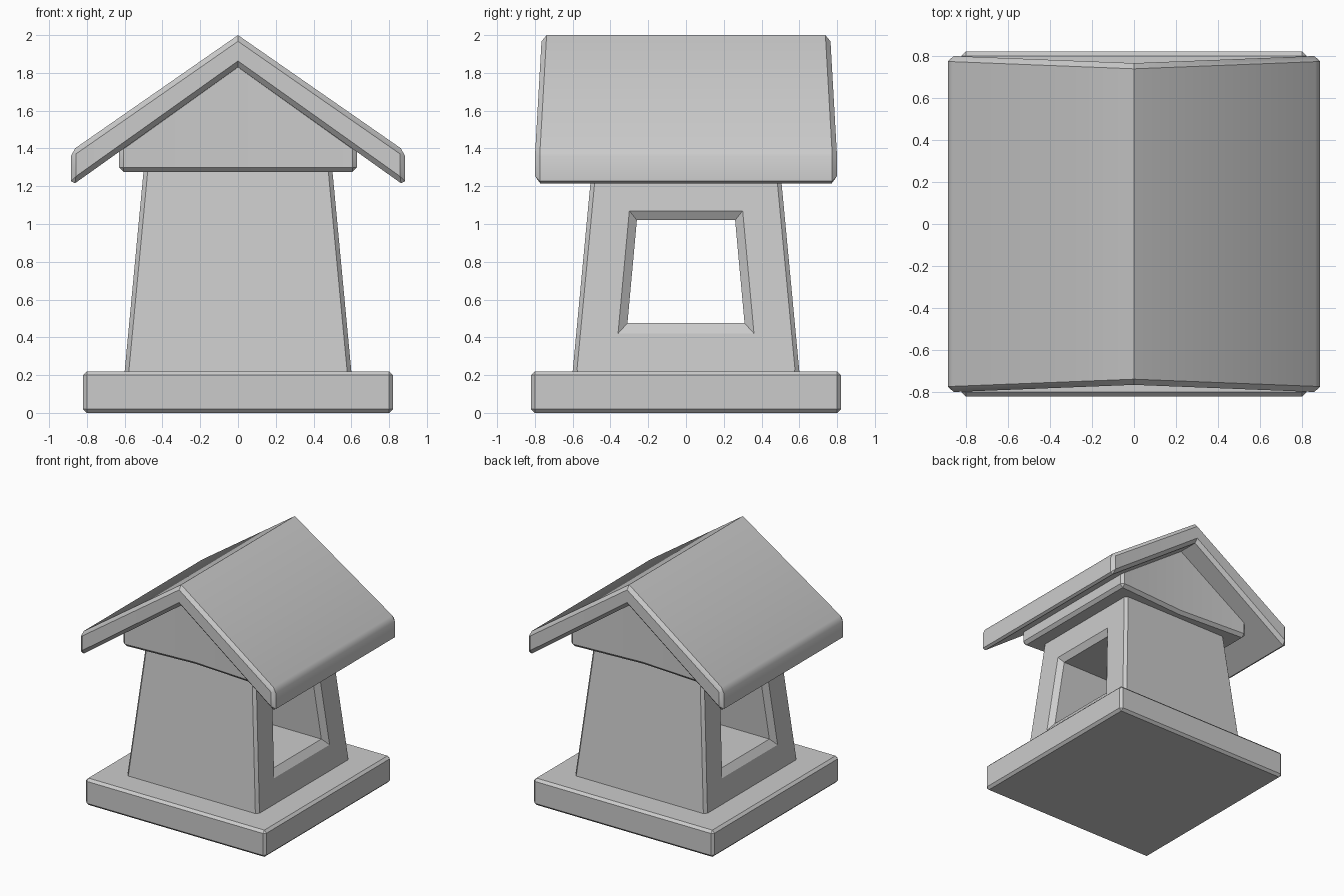
import bpy, bmesh

if "Cube" in bpy.data.objects:
    bpy.data.objects.remove(bpy.data.objects["Cube"])


def finish(name, bm, bevel=0, skip=None):
    """Bevel the sharp edges (except skipped ones) and turn the bmesh into an object."""
    bmesh.ops.recalc_face_normals(bm, faces=bm.faces[:])
    if bevel:
        edges = [e for e in bm.edges if not (skip and skip(e))]
        bmesh.ops.bevel(bm, geom=edges, offset=bevel, segments=1,
                        affect='EDGES', clamp_overlap=True)
    mesh = bpy.data.meshes.new(name)
    bm.to_mesh(mesh)
    bm.free()
    ob = bpy.data.objects.new(name, mesh)
    bpy.context.collection.objects.link(ob)
    bpy.ops.object.select_all(action='DESELECT')
    ob.select_set(True)
    bpy.context.view_layer.objects.active = ob
    bpy.ops.object.shade_smooth_by_angle(angle=0.52)
    return ob


def on_centre(e):
    return all(abs(v.co.x) < 1e-4 for v in e.verts)


def gabled_prism(name, half, y_mid, y_side, bevel):
    """Mirror a 4-point half profile (centre top, side top, side bottom, centre bottom)
    and extrude along y; the ends are drawn in slightly at the centre line."""
    bm = bmesh.new()
    w = half[1][0]
    ring = {}
    for end in (-1, 1):
        for s in (-1, 1):
            for i, (x, z) in enumerate(half):
                key = (end, s if x else 0, i)
                if key not in ring:
                    y = y_mid + (y_side - y_mid) * x / w
                    ring[key] = bm.verts.new((s * x, end * y, z))

    def v(end, s, i):
        return ring[(end, s if half[i][0] else 0, i)]

    for s in (-1, 1):
        for end in (-1, 1):
            bm.faces.new([v(end, s, i) for i in range(4)])
        for i in range(3):
            bm.faces.new([v(-1, s, i), v(-1, s, i + 1), v(1, s, i + 1), v(1, s, i)])
    return finish(name, bm, bevel, on_centre)


# base slab
bm = bmesh.new()
bmesh.ops.create_cube(bm, size=1)
for vert in bm.verts:
    vert.co = (vert.co.x * 1.64, vert.co.y * 1.64, vert.co.z * 0.22 + 0.11)
finish("base", bm, 0.02)

# tapered body with a chamfered opening running through from side to side
Z0, Z1 = 0.21, 1.30


def half_width(z):
    return 0.6 - 0.1 * (z - 0.22) / 1.06


def side_ring(bm, s, y_low, z_low, y_high, z_high, depth):
    pts = ((-y_low, z_low), (y_low, z_low), (y_high, z_high), (-y_high, z_high))
    return [bm.verts.new((s * (half_width(z) - depth), y, z)) for y, z in pts]


bm = bmesh.new()
rings = {}
for s in (-1, 1):
    rings[s] = [side_ring(bm, s, half_width(Z0), Z0, half_width(Z1), Z1, 0),
                side_ring(bm, s, 0.36, 0.42, 0.30, 1.07, 0),
                side_ring(bm, s, 0.31, 0.475, 0.26, 1.02, 0.035)]
chain = rings[1] + rings[-1][::-1]
for a, b in zip(chain, chain[1:] + chain[:1]):
    for i in range(4):
        j = (i + 1) % 4
        bm.faces.new([a[i], a[j], b[j], b[i]])
corners = [{r[0][i], r[0][j]} for r in rings.values() for i, j in ((1, 2), (3, 0))]
bmesh.ops.recalc_face_normals(bm, faces=bm.faces[:])
bmesh.ops.bevel(bm, geom=[e for e in bm.edges if set(e.verts) in corners],
                offset=0.022, segments=1, affect='EDGES')
finish("body", bm)

# gable block under the roof
gabled_prism("gable", [(0, 1.86), (0.63, 1.41), (0.63, 1.275), (0, 1.275)],
             0.57, 0.61, 0.025)

# pitched roof
gabled_prism("roof", [(0, 2.0), (0.885, 1.385), (0.885, 1.20), (0, 1.83)],
             0.765, 0.80, 0.027)
